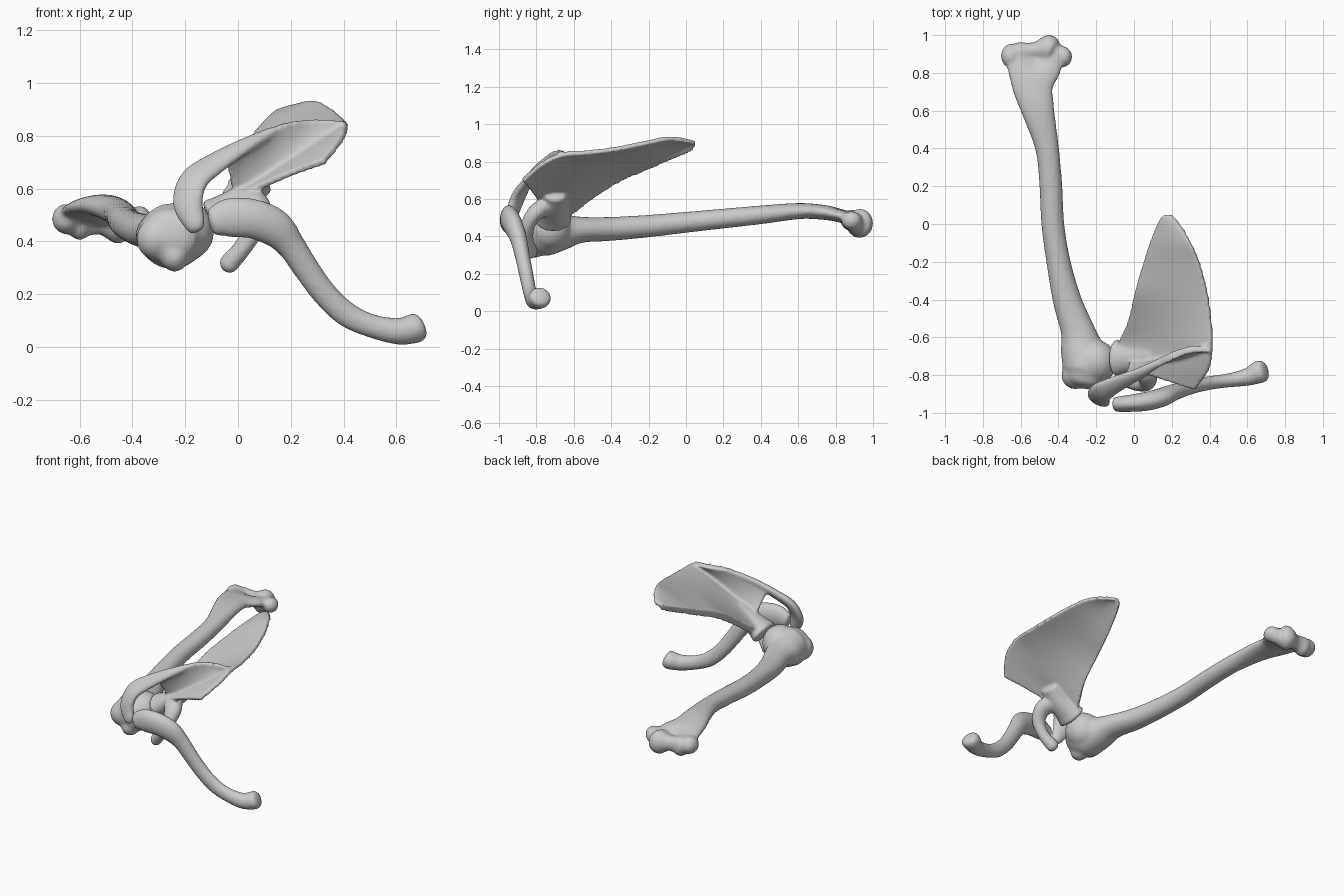
import bpy, bmesh
from math import sin, cos, pi, exp
from mathutils import Vector, Matrix


def spline(pts, per=6):
    """Catmull-Rom through tuples of any length."""
    p = [tuple(2 * a - b for a, b in zip(pts[0], pts[1]))] + list(pts)
    p.append(tuple(2 * a - b for a, b in zip(pts[-1], pts[-2])))
    out = []
    for i in range(1, len(p) - 2):
        for k in range(per):
            t = k / per
            out.append([0.5 * (2 * b + (c - a) * t + (2 * a - 5 * b + 4 * c - d) * t * t
                               + (3 * b - a - 3 * c + d) * t ** 3)
                        for a, b, c, d in zip(*p[i - 1:i + 3])])
    return out + [list(pts[-1])]


def loft(bm, rings):
    vs = [[bm.verts.new(c) for c in r] for r in rings]
    n = len(vs[0])
    for a, b in zip(vs, vs[1:]):
        for j in range(n):
            bm.faces.new((a[j], a[(j + 1) % n], b[(j + 1) % n], b[j]))
    bm.faces.new(vs[0][::-1])
    bm.faces.new(vs[-1])


def tube(bm, pts, up=(0, 0, 1), cap=0.5, n=24):
    """Sweep ellipses; each point is x, y, z, half width, half height (along up)."""
    s = spline(pts)
    rings = []
    for i, q in enumerate(s):
        c = Vector(q[:3])
        t = (Vector(s[min(i + 1, len(s) - 1)][:3]) - Vector(s[max(i - 1, 0)][:3])).normalized()
        side = t.cross(Vector(up)).normalized()
        top = side.cross(t)

        def ring(k=1.0, off=0.0):
            return [c + t * off + side * (q[3] * k * cos(2 * pi * j / n))
                    + top * (q[4] * k * sin(2 * pi * j / n)) for j in range(n)]
        r = cap * min(q[3], q[4])
        ends = [(cos(a), r * sin(a)) for a in (0.4, 0.8, 1.2, 1.5)]
        if i == 0:
            rings += [ring(k, -o) for k, o in reversed(ends)]
        rings.append(ring())
        if i == len(s) - 1:
            rings += [ring(k, o) for k, o in ends]
    loft(bm, rings)


def plate(bm, rows, thick, bow=0.0, n=14):
    """Thin sheet between two borders; each row holds both border points."""
    s = spline(rows)
    rings = []
    for i, q in enumerate(s):
        a, b = Vector(q[:3]), Vector(q[3:])
        p0, p1 = s[max(i - 1, 0)], s[min(i + 1, len(s) - 1)]
        along = Vector(p1[:3]) + Vector(p1[3:]) - Vector(p0[:3]) - Vector(p0[3:])
        nor = (b - a).cross(along).normalized()
        front, back = [], []
        for j in range(n + 1):
            u = j / n
            m = a.lerp(b, u) + nor * bow * sin(pi * u)
            front.append(m + nor * thick(u) / 2)
            back.append(m - nor * thick(u) / 2)
        rings.append(front + back[::-1])
    loft(bm, rings)


def blob(bm, c, r):
    bmesh.ops.create_uvsphere(bm, u_segments=24, v_segments=16, radius=1,
                              matrix=Matrix.Translation(c) @ Matrix.Diagonal((*r, 1)))


def finish(bm, name, voxel, smooth):
    """Fuse the overlapping pieces into one smooth bone."""
    bmesh.ops.recalc_face_normals(bm, faces=bm.faces)
    me = bpy.data.meshes.new(name)
    bm.to_mesh(me)
    bm.free()
    ob = bpy.data.objects.new(name, me)
    bpy.context.collection.objects.link(ob)
    rm = ob.modifiers.new("fuse", 'REMESH')
    rm.mode = 'VOXEL'
    rm.voxel_size = voxel
    rm.use_smooth_shade = True
    sm = ob.modifiers.new("soften", 'SMOOTH')
    sm.factor = 0.5
    sm.iterations = smooth


# Upper arm bone: shaft
bm = bmesh.new()
tube(bm, [(-.26, -.82, .42, .112, .105), (-.25, -.75, .42, .13, .125), (-.275, -.66, .425, .115, .1),
          (-.3, -.56, .435, .09, .07), (-.355, -.4, .44, .076, .064), (-.40, -.2, .455, .064, .06),
          (-.43, 0, .475, .061, .056), (-.44, .2, .495, .061, .053), (-.46, .4, .515, .063, .05),
          (-.508, .6, .535, .088, .043), (-.535, .72, .53, .11, .04), (-.53, .82, .515, .145, .038),
          (-.52, .89, .50, .145, .04)])
# hollow above the elbow joint
for v in bm.verts:
    d = (v.co - Vector((-.52, .88, .54))).length
    v.co.z -= .035 * exp(-(d / .055) ** 2)
# head and tubercles
blob(bm, (-.2, -.73, .44), (.11, .115, .115))
blob(bm, (-.31, -.8, .41), (.075, .075, .08))
blob(bm, (-.24, -.81, .345), (.055, .065, .06))
# elbow spool and side knobs
tube(bm, [(-.62, .91, .48, .05, .05), (-.575, .915, .475, .045, .055), (-.52, .92, .475, .045, .05),
          (-.455, .925, .47, .077, .08), (-.425, .91, .47, .055, .06), (-.385, .9, .475, .045, .05)])
blob(bm, (-.65, .89, .485), (.055, .065, .058))
blob(bm, (-.375, .885, .485), (.048, .055, .05))
blob(bm, (-.6, .91, .47), (.05, .055, .065))
finish(bm, "upper_arm_bone", .011, 6)

# Collar bone: S-shaped sweep
bm = bmesh.new()
tube(bm, [(-.095, -.955, .475, .055, .04), (-.03, -.95, .49, .075, .045), (.06, -.94, .485, .075, .05),
          (.14, -.92, .45, .072, .05), (.2, -.895, .385, .055, .045), (.26, -.875, .295, .05, .04),
          (.33, -.855, .2, .048, .038), (.41, -.84, .125, .048, .036), (.5, -.828, .082, .045, .037),
          (.6, -.81, .06, .05, .047), (.66, -.785, .068, .056, .06), (.682, -.778, .077, .056, .058)],
     up=(0, -1, 0), cap=.4)
finish(bm, "collar_bone", .01, 5)

# Shoulder blade: curved plate, lateral border to medial border
bm = bmesh.new()
plate(bm, [(.165, .05, .885, .2, .05, .89), (.135, .01, .865, .235, .01, .91),
           (.09, -.1, .82, .295, -.09, .925), (.05, -.22, .77, .35, -.22, .90),
           (.01, -.36, .71, .39, -.38, .868), (-.02, -.5, .62, .41, -.54, .85),
           (-.07, -.62, .53, .412, -.66, .84), (-.09, -.69, .52, .395, -.77, .79),
           (-.06, -.745, .53, .325, -.875, .70)],
      lambda u: .022 + .03 * (1 - u) ** 4 + .006 * u ** 4, bow=-.012)
# neck and socket
tube(bm, [(.1, -.7, .62, .06, .04), (.02, -.71, .56, .07, .055), (-.05, -.71, .515, .085, .065),
          (-.09, -.71, .49, .1, .075)], up=(-.5, 0, 1), cap=.25)
# spine ridge
plate(bm, [(.41, -.66, .83, .412, -.66, .852), (.28, -.7, .75, .29, -.665, .858),
           (.16, -.72, .67, .17, -.715, .845), (.05, -.735, .62, .06, -.775, .79),
           (-.02, -.74, .6, -.05, -.82, .735)],
      lambda u: .032 - .016 * sin(pi * u) + .012 * u)
# acromion, a flat hook off the ridge
tube(bm, [(.13, -.735, .815, .02, .02), (.03, -.79, .765, .035, .022), (-.08, -.84, .70, .05, .026),
          (-.165, -.885, .635, .062, .03), (-.19, -.92, .55, .06, .03), (-.165, -.94, .47, .042, .028),
          (-.155, -.943, .445, .03, .02)], up=(-.4, -.8, .5))
# beak-like hook beside the socket
tube(bm, [(.03, -.74, .56, .06, .05), (.07, -.8, .53, .055, .045), (.065, -.845, .46, .042, .038),
          (.02, -.85, .38, .036, .034), (-.035, -.83, .315, .04, .036)], up=(0, -.6, .8), cap=.9)
finish(bm, "shoulder_blade", .009, 4)
